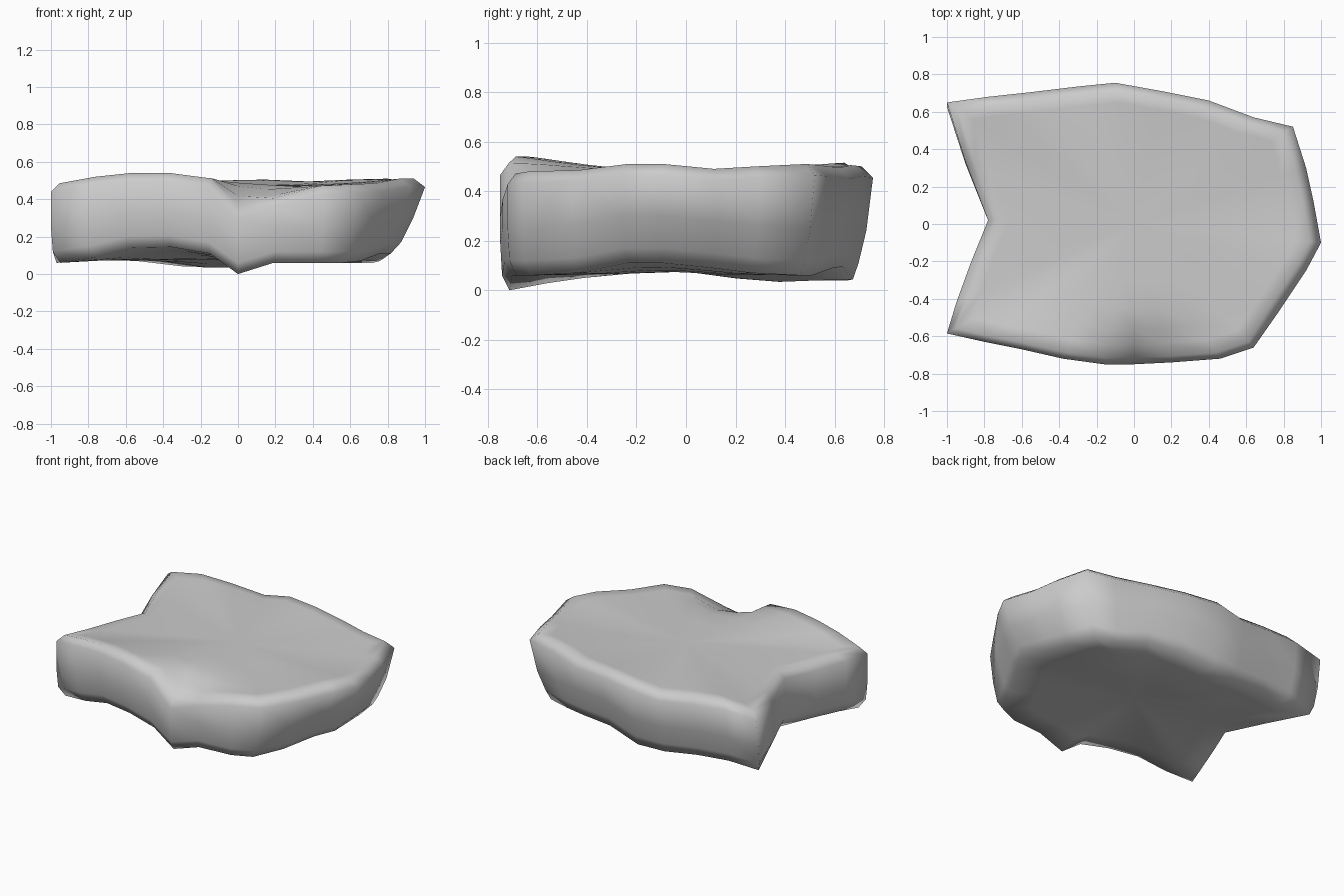
import bpy, bmesh
from math import exp

# Outline of the slab, counter-clockwise from above: x, y, top height, underside height
OUTLINE = [
    (-0.78, 0.02, 0.48, 0.09), (-0.87, -0.20, 0.48, 0.09), (-0.95, -0.42, 0.48, 0.08),
    (-1.00, -0.585, 0.485, 0.06), (-0.80, -0.63, 0.52, 0.09), (-0.60, -0.67, 0.54, 0.14),
    (-0.38, -0.72, 0.54, 0.145), (-0.16, -0.75, 0.525, 0.11), (0.00, -0.75, 0.51, 0.00),
    (0.20, -0.74, 0.50, 0.06), (0.46, -0.72, 0.475, 0.06), (0.64, -0.66, 0.48, 0.06),
    (0.78, -0.46, 0.485, 0.07), (0.92, -0.25, 0.51, 0.11), (1.00, -0.10, 0.51, 0.11),
    (0.96, 0.12, 0.49, 0.09), (0.92, 0.30, 0.50, 0.07), (0.85, 0.52, 0.51, 0.06),
    (0.64, 0.57, 0.505, 0.06), (0.40, 0.66, 0.495, 0.09), (0.15, 0.71, 0.505, 0.10),
    (-0.10, 0.755, 0.50, 0.05), (-0.30, 0.735, 0.47, 0.045), (-0.55, 0.705, 0.50, 0.07),
    (-0.78, 0.68, 0.515, 0.08), (-1.00, 0.65, 0.485, 0.06), (-0.90, 0.33, 0.48, 0.08),
]
TOP_MID, BOTTOM_MID = 0.477, 0.075


def chip(x, y):
    """Depth of the chip broken out of the front edge."""
    u = x - 0.03 - 0.3 * (y + 0.75)
    width = 0.12 if u < 0 else 0.2
    return 0.18 * exp(-(u / width) ** 2 - ((y + 0.76) / 0.17) ** 2)


def top_point(p, r, drop=0.0):
    x, y, zt, _ = p
    if 0.9 < r < 1 and y < -0.5:      # tighter shoulder along the front
        r = 0.955
    x, y = x * r, y * r
    mid = TOP_MID - 0.02 * x
    z = mid + (zt - mid) * min(1, r / 0.93) ** 2
    return x, y, z - drop - chip(x, y)


def low_point(p, r, lift, lean):
    x, y, _, zb = p
    if 0.9 < r < 0.96 and y > 0.5:    # fuller foot along the back
        r = 0.97
    xs = (x - lean * 0.14 * max(0, (x - 0.4) / 0.6)) * r
    ys = (y - lean * 0.06 * max(0, y / 0.75)) * r
    mid = BOTTOM_MID - 0.02 * xs
    z = mid + (zb - mid) * min(1, r / 0.95) ** 2
    bulge = 0.035 * exp(-((xs + 0.1) / 0.3) ** 2 - ((ys - 0.34) / 0.25) ** 2)
    return xs, ys, z + lift - (bulge if lift == 0 else 0)


# Stacked rings from the middle of the top, over the rim, to the underside
bm = bmesh.new()
layers = [[top_point(p, r) for p in OUTLINE] for r in (0.4, 0.6, 0.75, 0.86, 0.94)]
layers.append([top_point(p, 1.0, 0.045) for p in OUTLINE])
layers.append([low_point(p, 1.0, 0.19, 0.45) for p in OUTLINE])
layers.append([low_point(p, 0.99, 0.06, 0.85) for p in OUTLINE])
layers += [[low_point(p, r, 0.0, 1.0) for p in OUTLINE] for r in (0.95, 0.75, 0.55, 0.3)]
rings = [[bm.verts.new(c) for c in layer] for layer in layers]

n = len(OUTLINE)
for a, b in zip(rings, rings[1:]):
    for i in range(n):
        j = (i + 1) % n
        bm.faces.new((a[i], b[i], b[j], a[j]))
top = bm.verts.new((0, 0, TOP_MID))
bottom = bm.verts.new((0, 0, BOTTOM_MID))
for i in range(n):
    j = (i + 1) % n
    bm.faces.new((top, rings[0][i], rings[0][j]))
    bm.faces.new((bottom, rings[-1][j], rings[-1][i]))
bmesh.ops.recalc_face_normals(bm, faces=bm.faces)
for f in bm.faces:
    f.smooth = True

mesh = bpy.data.meshes.new("rock_slab")
bm.to_mesh(mesh)
bm.free()
slab = bpy.data.objects.new("rock_slab", mesh)
bpy.context.collection.objects.link(slab)
